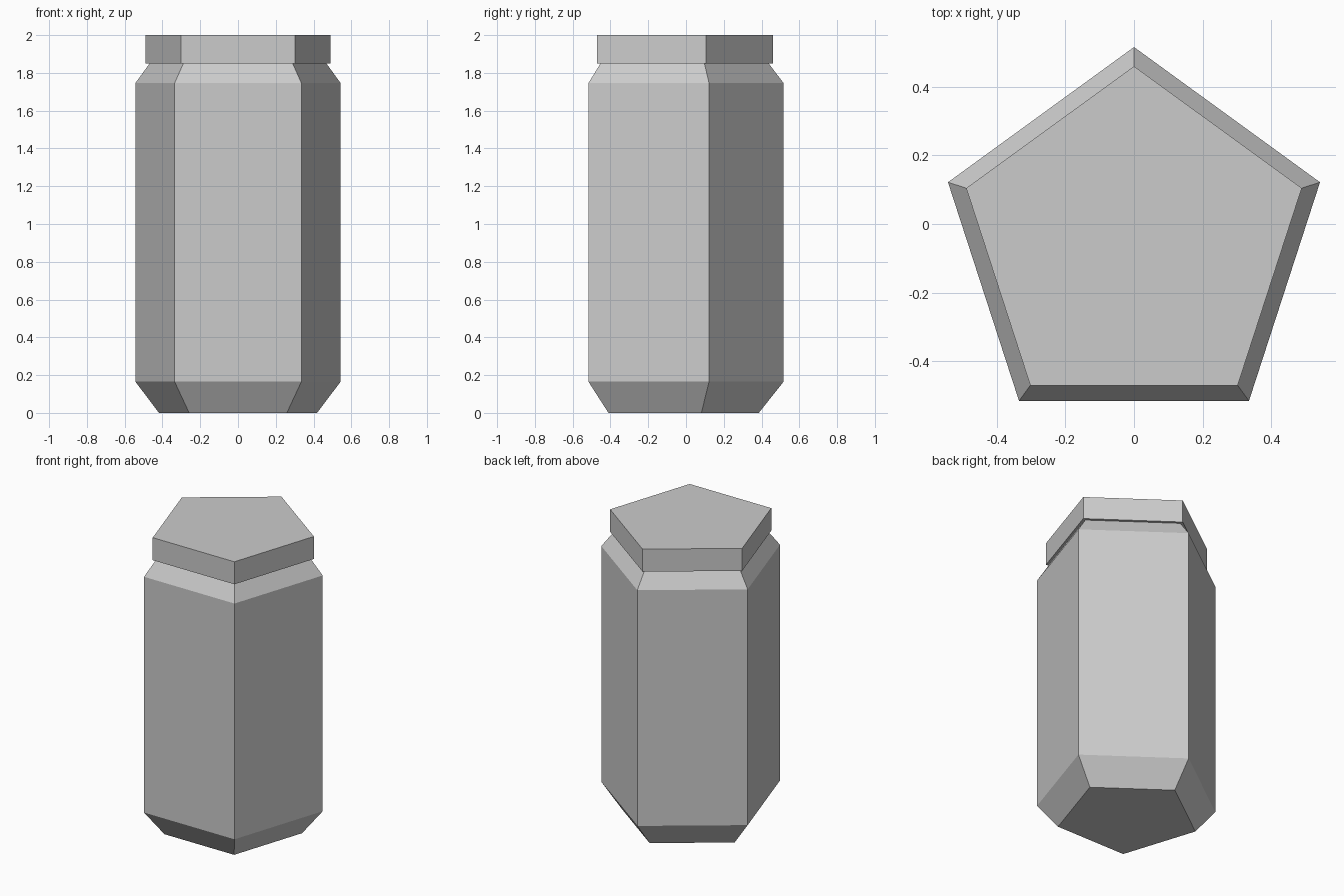
import bpy, bmesh
from math import sin, cos, tau

if "Cube" in bpy.data.objects:
    bpy.data.objects.remove(bpy.data.objects["Cube"])

SIDES = 5
Y_OFFSET = -0.0545  # centres the pentagon's bounds on y = 0


def loft(name, profile, cap_top=True):
    """Stack pentagon rings from (radius, z) pairs and skin them."""
    bm = bmesh.new()
    rings = [[bm.verts.new((-r * sin(tau * i / SIDES),
                            r * cos(tau * i / SIDES) + Y_OFFSET, z))
              for i in range(SIDES)] for r, z in profile]
    for low, high in zip(rings, rings[1:]):
        for i in range(SIDES):
            j = (i + 1) % SIDES
            bm.faces.new((low[i], low[j], high[j], high[i]))
    bm.faces.new(rings[0][::-1])
    if cap_top:
        bm.faces.new(rings[-1])
    bmesh.ops.recalc_face_normals(bm, faces=bm.faces)
    mesh = bpy.data.meshes.new(name)
    bm.to_mesh(mesh)
    bm.free()
    obj = bpy.data.objects.new(name, mesh)
    bpy.context.collection.objects.link(obj)
    return obj


# Jar body: tapered base, straight wall, sloped shoulder (closed by the lid)
loft("jar_body", [(0.44, 0), (0.571, 0.165), (0.571, 1.746), (0.493, 1.849)], cap_top=False)

# Lid overhanging the neck
loft("jar_lid", [(0.515, 1.849), (0.515, 2.0)])
